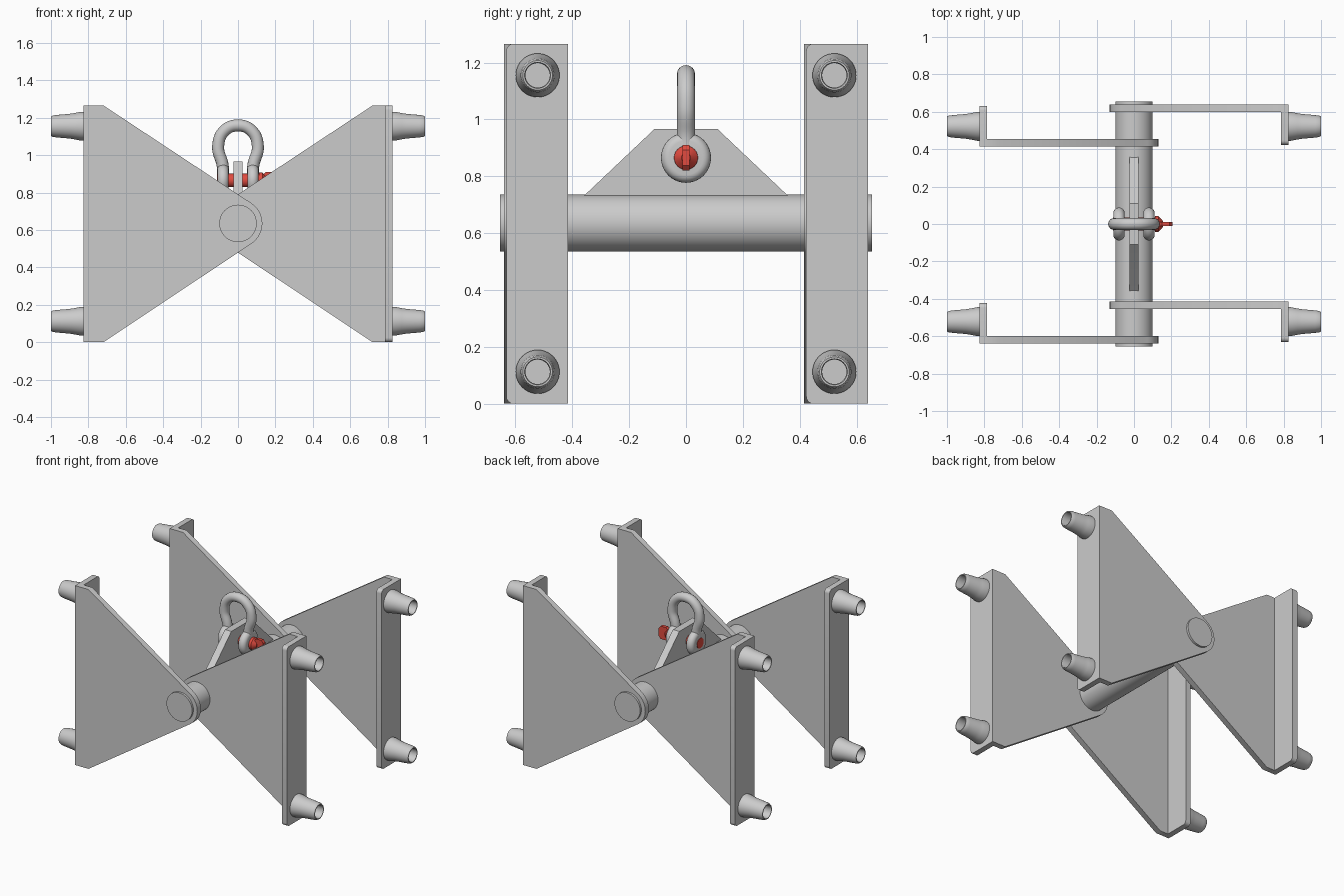
import bpy, bmesh
from math import sin, cos, pi, radians, atan2, asin, hypot
from mathutils import Vector

if "Cube" in bpy.data.objects:
    bpy.data.objects.remove(bpy.data.objects["Cube"])

red = bpy.data.materials.new("red_paint")
red.diffuse_color = (0.75, 0.07, 0.05, 1)
red.use_nodes = True
red.node_tree.nodes["Principled BSDF"].inputs["Base Color"].default_value = red.diffuse_color
ZC = 0.635      # shaft height
H = 1.266       # bracket height


def finish(name, bm, mat=None):
    bmesh.ops.recalc_face_normals(bm, faces=bm.faces)
    me = bpy.data.meshes.new(name)
    bm.to_mesh(me)
    bm.free()
    ob = bpy.data.objects.new(name, me)
    bpy.context.collection.objects.link(ob)
    if mat:
        me.materials.append(mat)
    bpy.ops.object.select_all(action='DESELECT')
    ob.select_set(True)
    bpy.context.view_layer.objects.active = ob
    bpy.ops.object.shade_smooth_by_angle(angle=radians(35))
    return ob


def prism(name, pts, axis, a, b, mat=None):
    """Extrude a 2D outline along axis x (pts = y,z) or y (pts = x,z)."""
    bm = bmesh.new()
    put = (lambda p, t: (t, p[0], p[1])) if axis == 'x' else (lambda p, t: (p[0], t, p[1]))
    face = bm.faces.new([bm.verts.new(put(p, a)) for p in pts])
    new = bmesh.ops.extrude_face_region(bm, geom=[face])['geom']
    verts = [v for v in new if isinstance(v, bmesh.types.BMVert)]
    move = Vector((b - a, 0, 0)) if axis == 'x' else Vector((0, b - a, 0))
    bmesh.ops.translate(bm, vec=move, verts=verts)
    return finish(name, bm, mat)


def lathe(name, prof, axis, centre, n=40, mat=None):
    """Spin (position, radius) pairs about an x or y axis, capping both ends."""
    bm = bmesh.new()
    rings = []
    for t, r in prof:
        ring = []
        for i in range(n):
            u, v = r * cos(2 * pi * i / n), r * sin(2 * pi * i / n)
            p = Vector((t, u, v)) if axis == 'x' else Vector((u, t, v))
            ring.append(bm.verts.new(p + Vector(centre)))
        rings.append(ring)
    for p, q in zip(rings, rings[1:]):
        for i in range(n):
            j = (i + 1) % n
            bm.faces.new((p[i], p[j], q[j], q[i]))
    bm.faces.new(rings[0])
    bm.faces.new(rings[-1])
    return finish(name, bm, mat)


def arc(cx, cz, r, a0, a1, n):
    return [(cx + r * cos(a0 + (a1 - a0) * i / n), cz + r * sin(a0 + (a1 - a0) * i / n))
            for i in range(n + 1)]


def opposite(ob, name):
    """Half-turn copy about the vertical centre line."""
    c = ob.copy()
    c.name = name
    c.rotation_euler.z = pi
    bpy.context.collection.objects.link(c)


# main cross shaft
lathe("cross_shaft", [(-0.655, 0.1), (0.655, 0.1)], 'y', (0, 0, ZC), 64)

# bracket side plates tapering to a rounded eye around the shaft
R = 0.13
dx, dz = 0.72, H - ZC
ang = pi - atan2(dz, dx) - (pi / 2 - asin(R / hypot(dx, dz)))
plate_pts = ([(-0.825, 0), (-0.72, 0)] + arc(0, ZC, R, -ang, ang, 20)
             + [(-0.72, H), (-0.825, H)])
# peg: flared hollow stub, with a blind bore
peg_prof = [(-0.82, 0.077), (-0.84, 0.077), (-0.875, 0.070), (-0.90, 0.066), (-0.97, 0.060),
            (-0.99, 0.057), (-1.0, 0.052), (-1.0, 0.046), (-0.99, 0.043), (-0.83, 0.043)]
for label, other, y0 in (("front_left", "back_right", -0.64), ("back_left", "front_right", 0.415)):
    plate = prism("side_plate_" + label, plate_pts, 'y', y0, y0 + 0.04)
    opposite(plate, "side_plate_" + other)
    # end flange with rounded free corners
    y1, c = y0 + 0.217, 0.025
    fl = ([(y0 + 0.04, 0)] + arc(y1 - c, c, c, -pi / 2, 0, 6)
          + arc(y1 - c, H - c, c, 0, pi / 2, 6) + [(y0 + 0.04, H)])
    flange = prism("end_flange_" + label, fl, 'x', -0.825, -0.785)
    opposite(flange, "end_flange_" + other)
    yp = -0.522 if y0 < 0 else 0.522
    for level, z in (("lower", 0.112), ("upper", 1.155)):
        peg = lathe(f"peg_{level}_{label}", peg_prof, 'x', (0, yp, z))
        opposite(peg, f"peg_{level}_{other}")

# lifting lug on the shaft
prism("lifting_lug", [(-0.37, 0.722), (0.37, 0.722), (0.355, 0.735), (0.11, 0.967),
                      (-0.11, 0.967), (-0.355, 0.735)], 'x', -0.025, 0.025)

# shackle eyes: discs with rounded rims
PZ = 0.865
rim = [(0.03 * sin(t), 0.060 + 0.028 * cos(t)) for t in
       [-pi / 2 + pi * i / 10 for i in range(11)]]
for side, x in (("left", -0.08), ("right", 0.08)):
    lathe("shackle_eye_" + side, rim, 'x', (x, 0, PZ))

# shackle bow: round bar swept along a horseshoe path
cu = bpy.data.curves.new("shackle_bow", 'CURVE')
cu.dimensions = '3D'
cu.bevel_depth = 0.032
cu.bevel_resolution = 6
cu.resolution_u = 10
path = [(-0.08, 0.89), (-0.082, 0.945), (-0.106, 1.045), (-0.075, 1.128), (0, 1.159)]
path += [(-x, z) for x, z in reversed(path[:-1])]
sp = cu.splines.new('BEZIER')
sp.bezier_points.add(len(path) - 1)
for bp, (x, z) in zip(sp.bezier_points, path):
    bp.co = (x, 0, z)
    bp.handle_left_type = bp.handle_right_type = 'AUTO'
bow = bpy.data.objects.new("shackle_bow", cu)
bpy.context.collection.objects.link(bow)

# red shackle pin with collar and flat turning tab
lathe("shackle_pin", [(-0.113, 0.036), (0.112, 0.036), (0.112, 0.042), (0.130, 0.042),
                      (0.136, 0.036), (0.155, 0.016)], 'x', (0, 0, PZ), 32, red)
tab = [(0.125, -0.025), (0.150, -0.045), (0.190, -0.045), (0.205, -0.028),
       (0.205, 0.028), (0.190, 0.045), (0.150, 0.045), (0.125, 0.025)]
prism("pin_tab", [(x, PZ + z) for x, z in tab], 'y', -0.012, 0.012, red)
